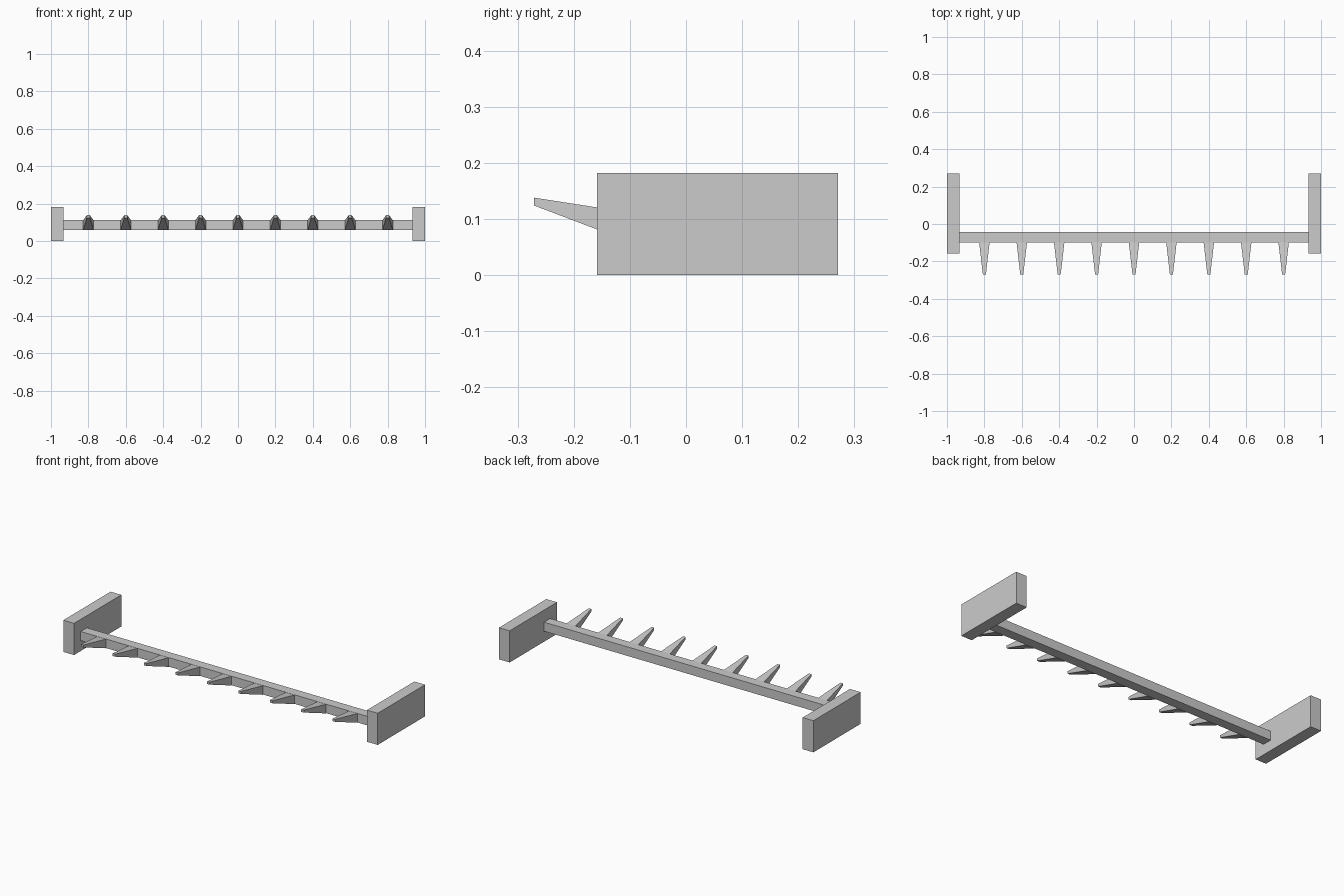
import bpy, bmesh

cube = bpy.data.objects.get("Cube")
if cube:
    bpy.data.objects.remove(cube, do_unlink=True)

grey = bpy.data.materials.new("plain_grey")
grey.use_nodes = True
colour = (0.6, 0.6, 0.6, 1)
grey.diffuse_color = colour
grey.node_tree.nodes["Principled BSDF"].inputs["Base Color"].default_value = colour


def loft(name, back, front):
    """Box between two upright rectangles, each (y, x centre, half width, z low, z high)."""
    bm = bmesh.new()
    rings = []
    for y, x, w, lo, hi in (back, front):
        rings.append([bm.verts.new(p) for p in
                      ((x - w, y, lo), (x + w, y, lo), (x + w, y, hi), (x - w, y, hi))])
    for ring in rings:
        bm.faces.new(ring)
    for i in range(4):
        j = (i + 1) % 4
        bm.faces.new((rings[0][i], rings[0][j], rings[1][j], rings[1][i]))
    bmesh.ops.recalc_face_normals(bm, faces=bm.faces)
    mesh = bpy.data.meshes.new(name)
    bm.to_mesh(mesh)
    bm.free()
    mesh.materials.append(grey)
    obj = bpy.data.objects.new(name, mesh)
    bpy.context.collection.objects.link(obj)
    return obj


# End plates
for side, name in ((1, "left_end_plate"), (-1, "right_end_plate")):
    loft(name, (0.271, side * 0.966, 0.034, 0, 0.182), (-0.159, side * 0.966, 0.034, 0, 0.182))

# Cross bar
loft("cross_bar", (-0.042, 0, 0.933, 0.06, 0.112), (-0.098, 0, 0.933, 0.06, 0.112))

# Row of tapered, upturned teeth
for i in range(9):
    x = (i - 4) * 0.2
    loft(f"tooth_{i + 1}", (-0.097, x, 0.028, 0.058, 0.111), (-0.271, x, 0.008, 0.124, 0.138))
